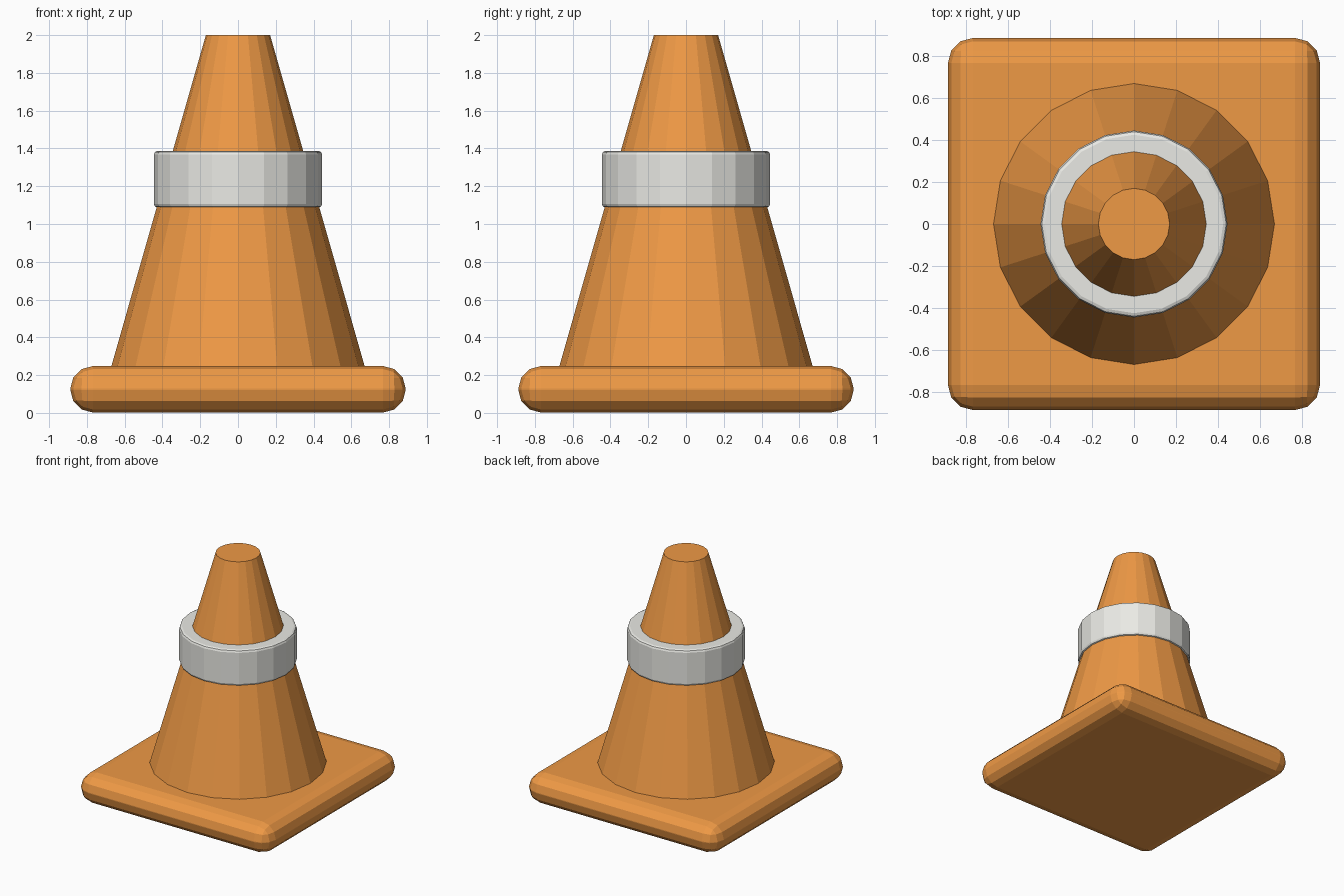
import bpy

if "Cube" in bpy.data.objects:
    bpy.data.objects.remove(bpy.data.objects["Cube"])

orange = bpy.data.materials.new("orange")
orange.diffuse_color = (0.86, 0.32, 0.06, 1)
orange.use_nodes = True
orange.node_tree.nodes["Principled BSDF"].inputs["Base Color"].default_value = orange.diffuse_color
white = bpy.data.materials.new("white")
white.diffuse_color = (0.82, 0.82, 0.78, 1)
white.use_nodes = True
white.node_tree.nodes["Principled BSDF"].inputs["Base Color"].default_value = white.diffuse_color
SIDES = 20


def finish(name, mat, bevel=0, segments=1):
    ob = bpy.context.object
    ob.name = name
    ob.data.materials.append(mat)
    bpy.ops.object.transform_apply(location=False, rotation=True, scale=True)
    if bevel:
        m = ob.modifiers.new("bevel", 'BEVEL')
        m.width, m.segments = bevel, segments
        m.limit_method = 'ANGLE'
        m.angle_limit = 0.7
    return ob


# Square foot with rounded rim
bpy.ops.mesh.primitive_cube_add(size=1, location=(0, 0, 0.125))
bpy.context.object.scale = (1.776, 1.776, 0.246)
finish("base_plate", orange, 0.12, 3)

# Tapered body, with a vertex on each axis
z0, z1 = 0.2, 2.0
r0, r1 = 0.684, 0.17
bpy.ops.mesh.primitive_cone_add(vertices=SIDES, radius1=r0, radius2=r1,
                                depth=z1 - z0, location=(0, 0, (z0 + z1) / 2))
finish("cone_body", orange)

# Reflective band
bpy.ops.mesh.primitive_cylinder_add(vertices=SIDES, radius=0.446, depth=0.3,
                                    location=(0, 0, 1.237))
finish("reflective_band", white, 0.02, 2)
